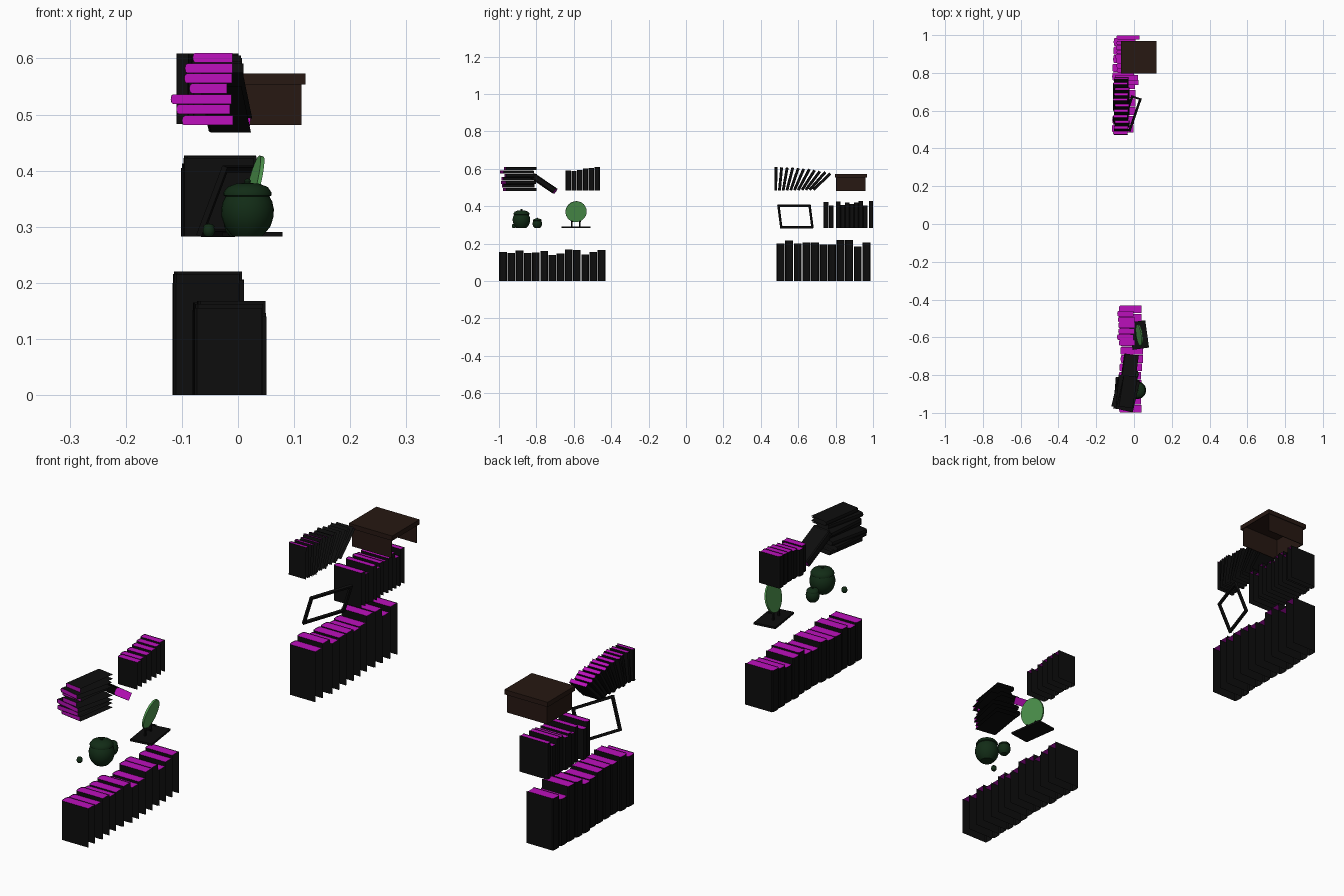
import bpy, bmesh, math, random
from mathutils import Matrix, Vector

if "Cube" in bpy.data.objects:
    bpy.data.objects.remove(bpy.data.objects["Cube"])

random.seed(4)
T, R = Matrix.Translation, Matrix.Rotation


def material(name, r, g, b):
    m = bpy.data.materials.new(name)
    m.diffuse_color = (r, g, b, 1)
    m.use_nodes = True
    m.node_tree.nodes["Principled BSDF"].inputs["Base Color"].default_value = m.diffuse_color
    return m


COVER = material("dark_cover", 0.004, 0.004, 0.004)
PAGES = material("page_edges", 0.5, 0.005, 0.5)
BROWN = material("box_brown", 0.02, 0.009, 0.006)
GREEN = material("dark_green", 0.006, 0.025, 0.008)
BRIGHT = material("disc_green", 0.08, 0.32, 0.08)


def finish(name, bm, mats, matrix=Matrix(), smooth=False, fix=True):
    if fix:
        bmesh.ops.recalc_face_normals(bm, faces=bm.faces)
    me = bpy.data.meshes.new(name)
    bm.to_mesh(me)
    bm.free()
    for m in mats:
        me.materials.append(m)
    ob = bpy.data.objects.new(name, me)
    bpy.context.collection.objects.link(ob)
    ob.matrix_world = matrix
    if smooth:
        bpy.context.view_layer.objects.active = ob
        ob.select_set(True)
        bpy.ops.object.shade_smooth_by_angle(angle=math.radians(40))
        ob.select_set(False)
    return ob


def add_box(bm, lo, hi):
    lo, hi = Vector(lo), Vector(hi)
    bmesh.ops.create_cube(bm, size=1, matrix=T((lo + hi) / 2) @ Matrix.Diagonal((*(hi - lo), 1)))


def book(name, thick, height, depth, matrix):
    """Open-backed cover: spine at -x, open at +x and below, page edge on top."""
    bm = bmesh.new()
    h, b = thick / 2, min(0.006, thick * 0.3)
    prof = [(depth, -h), (b, -h), (b * 0.3, -h * 0.8), (0, 0), (b * 0.3, h * 0.8), (b, h), (depth, h)]
    low = [bm.verts.new((x, y, 0)) for x, y in prof]
    top = [bm.verts.new((x, y, height)) for x, y in prof]
    for i in range(6):
        bm.faces.new((low[i + 1], low[i], top[i], top[i + 1]))
    page = bm.faces.new([bm.verts.new((min(x, depth - 0.003), y, height - 0.002)) for x, y in prof])
    page.material_index = 1
    finish(name, bm, (COVER, PAGES), matrix, fix=False)


def upright_row(name, y0, y1, z, depth, spine_x, heights):
    step = (y1 - y0) / len(heights)
    for i, h in enumerate(heights):
        x = spine_x + random.uniform(-0.006, 0.006)
        book(f"{name}_{i + 1}", step * 0.93, h, depth, T((x, y0 + step * (i + 0.5), z)))


# upright rows of books
upright_row("lower_left_book", -1.0, -0.43, 0.0, 0.122, -0.076,
            [.155, .15, .162, .15, .152, .16, .14, .146, .168, .165, .142, .156, .165])
upright_row("lower_right_book", 0.483, 0.987, 0.0, 0.118, -0.112,
            [.2, .216, .2, .205, .205, .195, .195, .22, .22, .186, .206])
upright_row("upper_left_book", -0.645, -0.46, 0.483, 0.09, -0.085,
            [.108, .106, .112, .118, .122, .126])
upright_row("middle_right_book_a", 0.735, 0.79, 0.283, 0.125, -0.097, [.14, .122])
upright_row("middle_right_book_b", 0.802, 0.97, 0.283, 0.125, -0.097,
            [.142, .124, .136, .13, .138, .144, .122])
upright_row("middle_right_book_c", 0.977, 1.0, 0.283, 0.125, -0.097, [.144])

# upper row of books that lean further and further over
for i in range(11):
    lean = R(-math.radians(1 + 4.5 * i), 4, 'X')
    book(f"leaning_row_book_{i + 1}", 0.015, 0.126 - 0.001 * (i % 3), 0.078,
         T((-0.11 + 0.004 * (i % 3), 0.487 + 0.02 * i, 0.483)) @ lean @ T((0, -0.0075, 0)))

# stack of flat books: (spine x, end x, z bottom)
stack = [(-.10, 0, .481), (-.11, -.006, .501), (-.12, 0, .519), (-.087, -.012, .538),
         (-.096, -.003, .556), (-.095, 0, .574), (-.081, -.002, .593)]
for i, (x0, x1, z) in enumerate(stack):
    turn = math.radians(-9 + 5 * math.sin(i * 2.1))
    book(f"stacked_book_{i + 1}", 0.017, 0.168, (x1 - x0) * 0.95,
         T((x0, -0.965 - 0.012 * (i % 2), z + 0.0085)) @ R(turn, 4, 'Z')
         @ T((0, 0.168, 0)) @ R(math.pi / 2, 4, 'X'))

# single book resting on the stack
book("slanted_book", 0.03, 0.148, 0.078,
     T((-0.07, -0.815, 0.563)) @ R(math.radians(-8), 4, 'Z') @ R(math.radians(-124), 4, 'X'))

# storage box with overhanging lid, open at the wall side and below
bm = bmesh.new()
add_box(bm, (-0.062, 0.803, 0.481), (-0.058, 0.961, 0.57))
add_box(bm, (-0.062, 0.803, 0.481), (0.113, 0.806, 0.57))
add_box(bm, (-0.062, 0.958, 0.481), (0.113, 0.961, 0.57))
finish("storage_box_walls", bm, [BROWN])
bm = bmesh.new()
add_box(bm, (-0.07, 0.796, 0.569), (0.12, 0.968, 0.573))
for x in (-0.07, 0.117):
    add_box(bm, (x, 0.796, 0.554), (x + 0.003, 0.968, 0.573))
for y in (0.796, 0.965):
    add_box(bm, (-0.07, y, 0.554), (0.12, y + 0.003, 0.573))
finish("storage_box_lid", bm, [BROWN])

# picture frame leaning back against the wall
ax = Vector((0.06, 0.175, 0)).normalized()
az = Vector((0.046, -0.0158, 0.122)).normalized()
ay = az.cross(ax)
lean = Matrix((ax, ay, az)).transposed().to_4x4()
W, H, B, D = 0.186, 0.133, 0.010, 0.005
bm = bmesh.new()
for z in (0, H - B):
    add_box(bm, (0, -D, z), (W, D, z + B))
for x in (0, W - B):
    add_box(bm, (x, -D, B), (x + B, D, H - B))
finish("picture_frame", bm, [COVER], T((-0.07, 0.505, 0.284)) @ lean)

# lidded round jars in three sizes, turned from one profile
jar = [(0, 0), (.026, 0), (.030, .004), (.041, .018), (.046, .034), (.047, .048), (.044, .062),
       (.039, .071), (.043, .073), (.043, .078), (.036, .088), (.020, .094), (.005, .095),
       (.006, .099), (.004, .102), (0, .103)]


def make_jar(name, x, y, s):
    bm = bmesh.new()
    vs = [bm.verts.new((r, 0, z)) for r, z in jar]
    es = [bm.edges.new(p) for p in zip(vs, vs[1:])]
    bmesh.ops.spin(bm, geom=vs + es, cent=(0, 0, 0), axis=(0, 0, 1), angle=math.tau, steps=24)
    bmesh.ops.remove_doubles(bm, verts=bm.verts, dist=1e-5)
    finish(name, bm, [GREEN], T((x, y, 0.283)) @ Matrix.Scale(s, 4), smooth=True)


make_jar("large_jar", 0.017, -0.88, 1.0)
make_jar("medium_jar", 0.0, -0.795, 0.54)
make_jar("small_jar", -0.052, -0.92, 0.23)

# round disc on a stand
stand = T((0.026, -0.588, 0.283)) @ R(math.radians(8), 4, 'Z')
bm = bmesh.new()
add_box(bm, (-0.044, -0.073, 0), (0.044, 0.073, 0.008))
for y in (-0.022, 0.022):
    add_box(bm, (-0.012, y - 0.003, 0.008), (-0.006, y + 0.003, 0.045))
    add_box(bm, (-0.012, y - 0.003, 0.032), (0.012, y + 0.003, 0.037))
finish("disc_stand", bm, [COVER], stand)
bm = bmesh.new()
bmesh.ops.create_cone(bm, cap_ends=True, segments=32, radius1=0.057, radius2=0.057, depth=0.007)
finish("display_disc", bm, [BRIGHT],
       stand @ T((0.002, 0, 0.088)) @ R(math.radians(90 + 14), 4, 'Y'), smooth=True)
